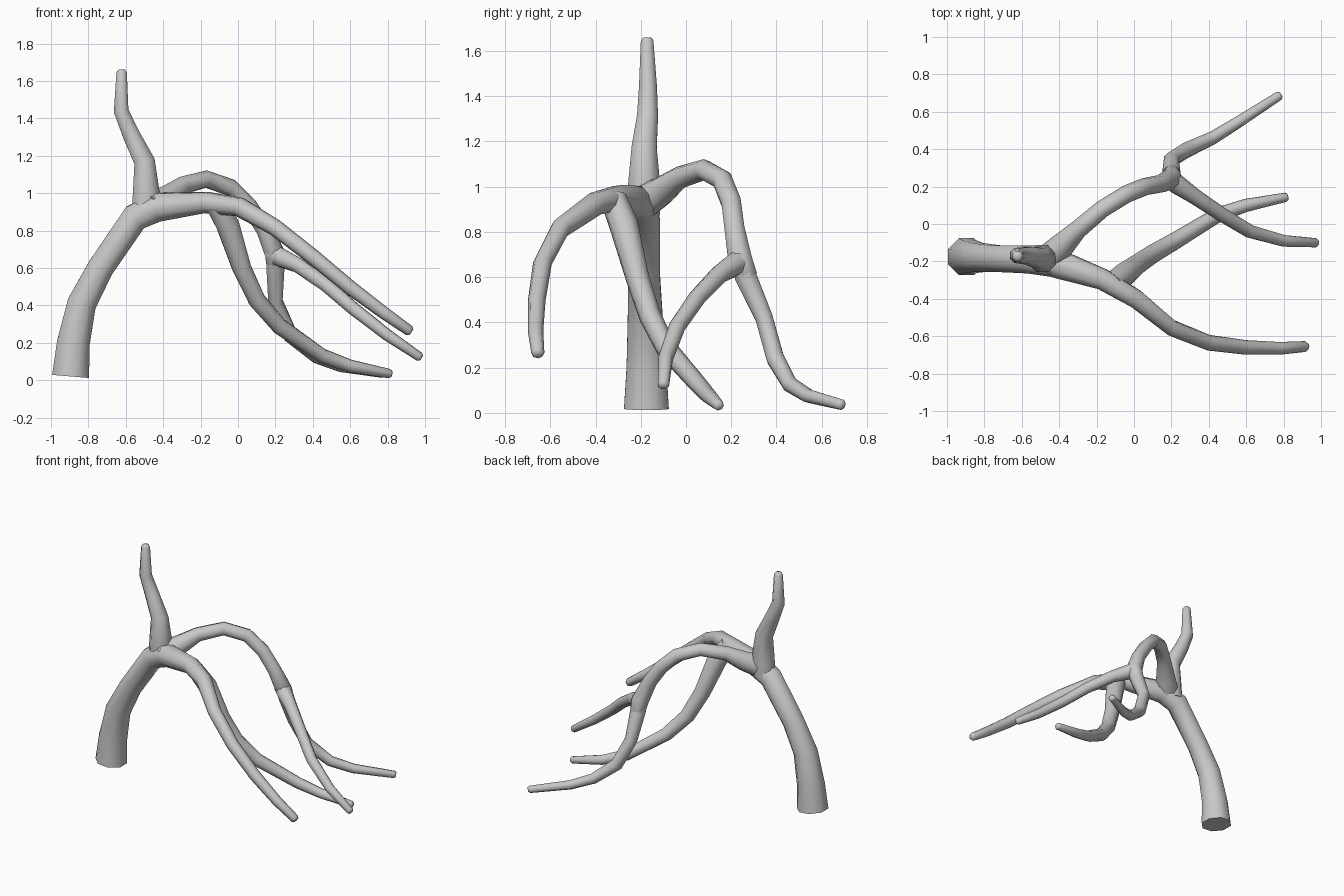
import bpy, bmesh, math
from mathutils import Vector

cube = bpy.data.objects.get("Cube")
if cube:
    bpy.data.objects.remove(cube, do_unlink=True)

SIDES = 8

# Single bark colour
bark = bpy.data.materials.new("grey_bark")
bark.use_nodes = True
GREY = (0.58, 0.58, 0.58, 1.0)
bark.diffuse_color = GREY
bark.node_tree.nodes["Principled BSDF"].inputs["Base Color"].default_value = GREY


def limb(name, path):
    """Tapered tube through (x, y, z, radius) points, with a blunt rounded tip."""
    pts = [Vector(p[:3]) for p in path]
    radii = [p[3] for p in path]
    # Rounded tip
    end = (pts[-1] - pts[-2]).normalized()
    pts.append(pts[-1] + end * radii[-1] * 0.5)
    radii.append(radii[-1] * 0.65)

    bm = bmesh.new()
    rings, side = [], Vector((0, 1, 0))
    for i, (p, r) in enumerate(zip(pts, radii)):
        into = (p - pts[i - 1]).normalized() if i else Vector()
        out = (pts[i + 1] - p).normalized() if i + 1 < len(pts) else Vector()
        along = (into + out).normalized()
        side = (side - along * side.dot(along)).normalized()
        up = along.cross(side)
        ring = []
        for k in range(SIDES):
            a = math.tau * (k + 0.5) / SIDES
            ring.append(bm.verts.new(p + (side * math.cos(a) + up * math.sin(a)) * r))
        rings.append(ring)
    for a, b in zip(rings, rings[1:]):
        for k in range(SIDES):
            n = (k + 1) % SIDES
            bm.faces.new((a[k], a[n], b[n], b[k]))
    bm.faces.new(rings[0][::-1])
    bm.faces.new(rings[-1])
    bmesh.ops.recalc_face_normals(bm, faces=bm.faces)

    mesh = bpy.data.meshes.new(name)
    bm.to_mesh(mesh)
    bm.free()
    mesh.materials.append(bark)
    obj = bpy.data.objects.new(name, mesh)
    bpy.context.collection.objects.link(obj)
    bpy.ops.object.select_all(action='DESELECT')
    obj.select_set(True)
    bpy.context.view_layer.objects.active = obj
    bpy.ops.object.shade_smooth_by_angle(angle=math.radians(60))
    return obj


# Trunk sweeping up and over into the front branch
limb("trunk_and_front_branch", [
    (-.895, -.175, .02, .107), (-.88, -.175, .2, .095), (-.835, -.18, .41, .084),
    (-.735, -.185, .6, .076), (-.55, -.19, .87, .08), (-.43, -.205, .925, .083),
    (-.17, -.295, .95, .06), (.01, -.4, .925, .053), (.2, -.555, .815, .045),
    (.4, -.635, .66, .042), (.6, -.66, .495, .039), (.78, -.665, .36, .034),
    (.915, -.655, .265, .029)])

# Upright shoot at the first fork
limb("upright_shoot", [
    (-.5, -.185, .88, .075), (-.49, -.185, 1.0, .078), (-.5, -.185, 1.17, .06),
    (-.57, -.17, 1.31, .05), (-.625, -.168, 1.44, .043), (-.622, -.172, 1.645, .03)])

# Branch dropping from the underside of the front branch
limb("drooping_branch", [
    (-.12, -.32, .945, .06), (-.055, -.275, .83, .066), (.02, -.215, .6, .054),
    (.1, -.16, .43, .05), (.22, -.09, .29, .046), (.45, .05, .13, .04),
    (.6, .1, .075, .035), (.81, .143, .035, .025)])

# Rear branch arching up from the first fork
limb("rear_arch", [
    (-.48, -.21, .92, .085), (-.385, -.115, .975, .068), (-.3, -.03, 1.04, .05),
    (-.17, .08, 1.075, .047), (-.04, .16, 1.03, .047), (.06, .2, .93, .047),
    (.14, .215, .81, .048), (.2, .24, .67, .058), (.2, .27, .6, .05)])

# The rear branch splits into two twigs
limb("rear_inner_twig", [
    (.18, .25, .68, .055), (.24, .205, .65, .052), (.32, .15, .615, .043),
    (.47, .05, .51, .039), (.62, -.04, .38, .037), (.8, -.09, .24, .033),
    (.97, -.1, .125, .026)])
limb("rear_outer_twig", [
    (.195, .235, .7, .05), (.2, .265, .6, .052), (.2, .345, .42, .042),
    (.28, .395, .24, .042), (.42, .46, .125, .036), (.55, .54, .075, .032),
    (.775, .685, .037, .025)])
